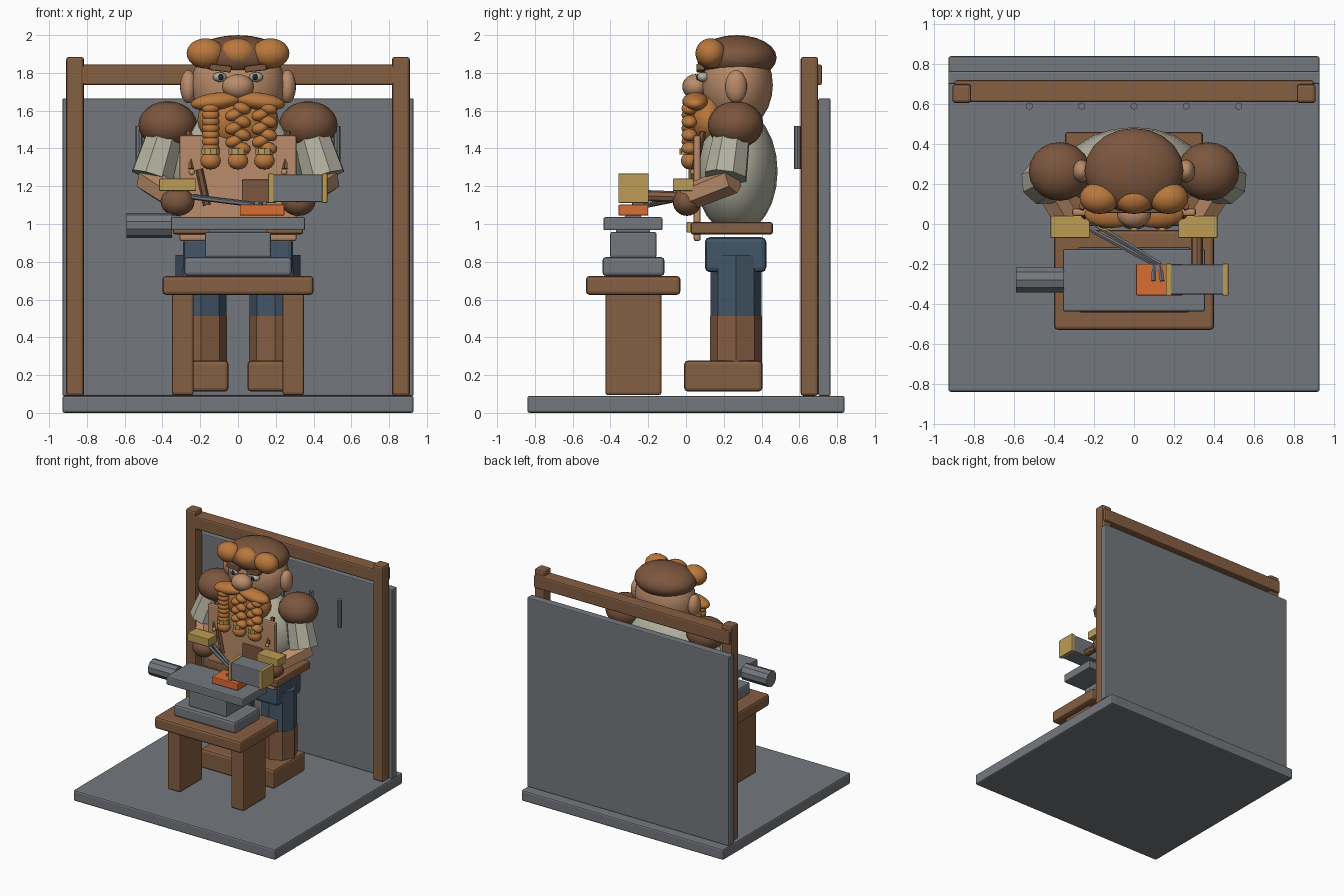
import bpy, math
from mathutils import Vector

if "Cube" in bpy.data.objects:
    bpy.data.objects.remove(bpy.data.objects["Cube"])


def colour(name, r, g, b):
    m = bpy.data.materials.new(name)
    lin = [((c / 255 + 0.055) / 1.055) ** 2.4 for c in (r, g, b)]
    m.diffuse_color = (*lin, 1)
    m.use_nodes = True
    m.node_tree.nodes["Principled BSDF"].inputs["Base Color"].default_value = m.diffuse_color
    return m


STEEL = colour("steel grey", 116, 120, 125)
WOOD = colour("wood brown", 133, 94, 66)
LEATHER = colour("leather brown", 124, 86, 62)
SKIN = colour("warm skin", 186, 140, 106)
HAIR = colour("ginger hair", 186, 120, 60)
LINEN = colour("linen cream", 178, 176, 158)
DENIM = colour("trouser blue", 68, 86, 104)
GOLD = colour("brass gold", 188, 156, 84)
HOT = colour("hot orange", 216, 110, 52)
DARK = colour("pupil dark", 35, 40, 48)


def finish(name, mat, smooth=0):
    o = bpy.context.object
    o.name = name
    o.data.materials.append(mat)
    bpy.ops.object.transform_apply(location=False, rotation=False, scale=True)
    if smooth:
        bpy.ops.object.shade_smooth_by_angle(angle=math.radians(smooth))
    return o


def box(name, mat, x, y, z, bevel=0.012, rot=(0, 0, 0)):
    """Bevelled box from (min, max) ranges."""
    lo, hi = Vector((x[0], y[0], z[0])), Vector((x[1], y[1], z[1]))
    bpy.ops.mesh.primitive_cube_add(size=1, location=(lo + hi) / 2, rotation=rot)
    bpy.context.object.scale = hi - lo
    o = finish(name, mat)
    if bevel:
        b = o.modifiers.new("Bevel", 'BEVEL')
        b.width, b.segments = bevel, 2
    return o


def ball(name, mat, c, r, rot=(0, 0, 0), seg=20, rings=12):
    bpy.ops.mesh.primitive_uv_sphere_add(segments=seg, ring_count=rings, radius=1,
                                         location=c, rotation=rot)
    bpy.context.object.scale = r
    return finish(name, mat, 60)


def rod(name, mat, a, b, r1, r2=None, sides=8):
    """Faceted cylinder between two points."""
    a, b = Vector(a), Vector(b)
    d = b - a
    bpy.ops.mesh.primitive_cone_add(vertices=sides, radius1=r1, radius2=r2 or r1,
                                    depth=d.length, location=(a + b) / 2,
                                    rotation=d.to_track_quat('Z', 'Y').to_euler())
    return finish(name, mat)


def sym(s, a, b):
    """Mirrored x range."""
    return tuple(sorted((s * a, s * b)))


# Floor, wall and timber frame
box("floor", STEEL, (-.93, .93), (-.84, .84), (0, .09))
box("back_wall", STEEL, (-.93, .93), (.70, .765), (.09, 1.665), .008)
box("frame_beam", WOOD, (-.90, .90), (.61, .72), (1.735, 1.845))
for s in (-1, 1):
    box("frame_post", WOOD, sym(s, .815, .91), (.606, .70), (.09, 1.885), .015)
for i in range(-2, 3):
    rod("wall_rod", STEEL, (i * .262, .59, 1.29), (i * .262, .59, 1.52), .018)

# Workbench
box("bench_top", WOOD, (-.40, .40), (-.53, -.03), (.625, .725), .018)
for s in (-1, 1):
    box("bench_leg", WOOD, sym(s, .235, .35), (-.427, -.13), (.095, .635))

# Anvil
box("anvil_base", STEEL, (-.285, .285), (-.442, -.114), (.725, .825), .018)
box("anvil_waist", STEEL, (-.175, .175), (-.402, -.156), (.82, .958))
box("anvil_neck", STEEL, (-.15, .15), (-.37, -.19), (.95, .975), 0)
box("anvil_face", STEEL, (-.355, .355), (-.437, -.125), (.967, 1.036), .008)
rod("anvil_horn", STEEL, (-.35, -.28, .993), (-.59, -.28, .993), .066, sides=10)

# Hot billet, hammer and tongs
box("hot_billet", HOT, (.01, .245), (-.357, -.2), (1.045, 1.102), .005)
box("hammer_head", STEEL, (.17, .465), (-.352, -.203), (1.117, 1.262), .006)
for x in (.16, .445):
    box("hammer_band", GOLD, (x, x + .028), (-.358, -.198), (1.112, 1.267), .004)
rod("hammer_handle", WOOD, (.315, -.22, 1.15), (.315, .04, 1.14), .03)
for off in (-.014, .014):
    bend = (.115 + off, -.2, 1.10)
    rod("tong_arm", STEEL, (-.25 + off, .01 + off, 1.145), bend, .013, sides=6)
    rod("tong_jaw", STEEL, bend, (.12 + off * 1.5, -.285, 1.11), .013, sides=6)

# Legs, boots and hips
box("hips", DENIM, (-.29, .29), (.10, .425), (.745, .93), .025)
for s in (-1, 1):
    x = s * .195
    rod("trouser_leg", DENIM, (x, .265, .51), (x, .265, .835), .135)
    rod("boot_shaft", WOOD, (x, .265, .25), (x, .265, .513), .138)
    box("boot_foot", WOOD, sym(s, .05, .34), (-.01, .405), (.113, .277), .02)

# Torso, belt and apron
ball("shirt_body", LINEN, (0, .265, 1.28), (.35, .22, .335))
box("belt", WOOD, (-.345, .345), (.025, .46), (.945, 1.01))
box("belt_buckle", GOLD, (-.06, .06), (.003, .03), (.955, 1.01), .004)
box("apron", SKIN, (-.31, .31), (.04, .078), (.91, 1.47), .012)
box("apron_pocket", LEATHER, (.02, .2), (.022, .045), (1.11, 1.235), .008)
rod("apron_tool", LEATHER, (-.205, .03, 1.29), (-.165, .03, 1.10), .02, sides=6)
for s in (-1, 1):
    rod("apron_strap", LEATHER, (s * .25, .045, 1.29), (s * .26, .09, 1.49), .018, sides=6)
    ball("apron_rivet", GOLD, (s * .245, .035, 1.275), (.016, .012, .016), seg=8, rings=6)

# Arms
for s in (-1, 1):
    ball("shoulder_pad", LEATHER, (s * .372, .263, 1.525), (.155, .147, .125))
    rod("sleeve", LINEN, (s * .385, .245, 1.48), (s * .455, .21, 1.25), .1, .118)
    rod("forearm", SKIN, (s * .475, .25, 1.235), (s * .33, .01, 1.14), .075, .07, sides=6)
    ball("glove", LEATHER, (s * .32, .005, 1.118), (.09, .075, .075))
    box("cuff", GOLD, sym(s, .222, .417), (-.07, .04), (1.175, 1.24), .004)

# Head, hair and face
ball("head", SKIN, (0, .27, 1.735), (.25, .19, .24))
ball("hair_cap", LEATHER, (0, .268, 1.88), (.248, .212, .12))
ball("nose", SKIN, (0, .05, 1.727), (.085, .07, .066))
for x in (-.172, .172, 0):
    ball("hair_fringe", HAIR, (x, .13, 1.903), (.1, .08, .08))
for s in (-1, 1):
    ball("ear", SKIN, (s * .262, .265, 1.727), (.045, .058, .088))
    ball("eye", LINEN, (s * .097, .09, 1.778), (.036, .032, .026), seg=12, rings=8)
    ball("pupil", DARK, (s * .09, .062, 1.778), (.015, .008, .017), seg=10, rings=6)
    box("eyebrow", LEATHER, sym(s, .035, .15), (.055, .10), (1.808, 1.842), .006,
        (0, -s * .12, 0))
    ball("moustache", HAIR, (s * .115, .05, 1.648), (.135, .07, .047), (0, s * .12, 0))

# Beard with three plaits, rings and tufts
ball("beard", HAIR, (0, .115, 1.55), (.215, .11, .15))
for x in (-.145, 0, .14):
    for i in range(7):
        zig = 0 if x < 0 else .022 * (-1) ** i
        ball("plait_bead", HAIR, (x + zig, .018, 1.612 - i * .035), (.048, .042, .032),
             (0, zig * 14, 0), seg=14, rings=8)
    rod("plait_ring", GOLD, (x, .018, 1.368), (x, .018, 1.4), .052, sides=10)
    ball("plait_tuft", HAIR, (x, .018, 1.335), (.056, .045, .046), seg=14, rings=8)
